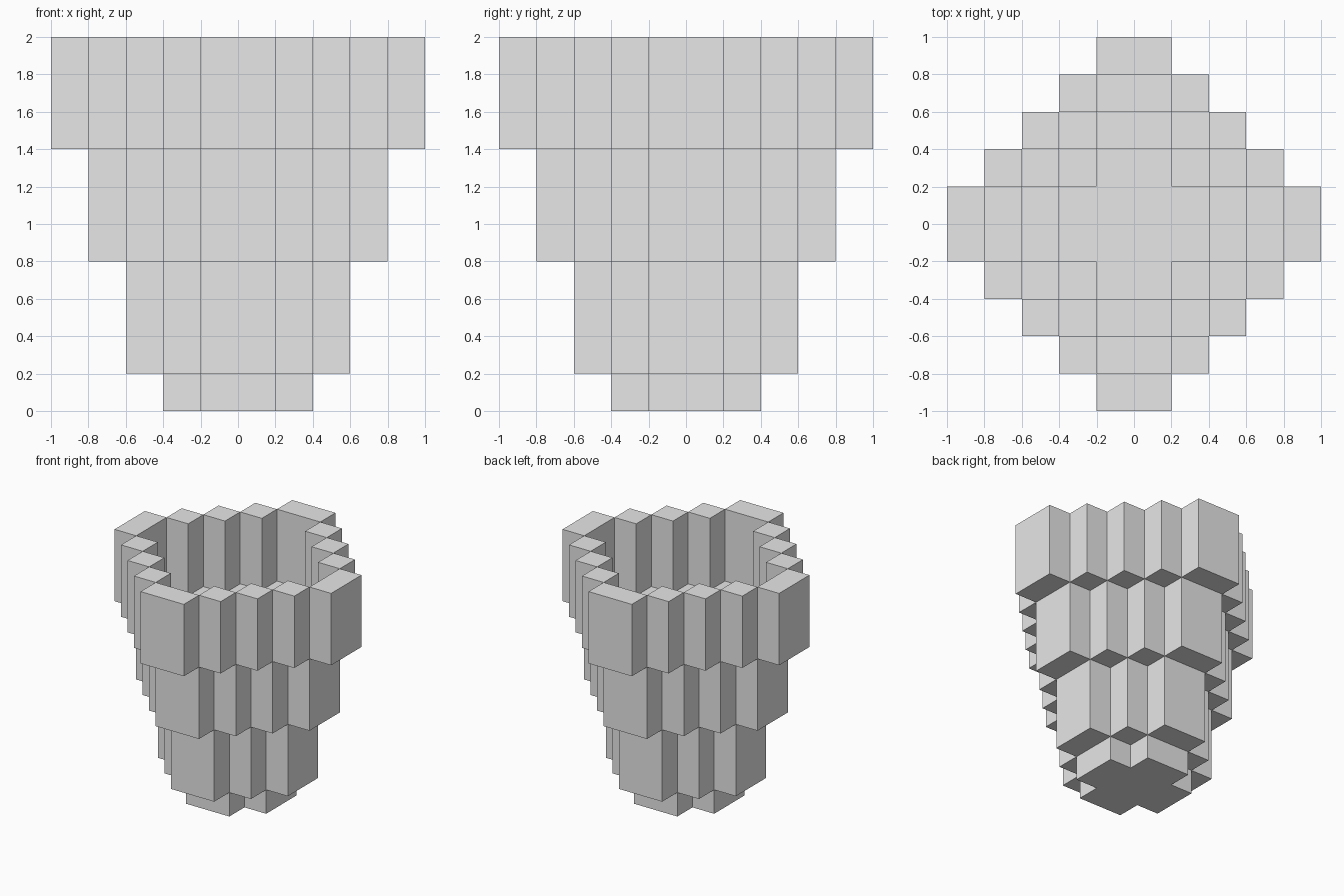
import bpy
import bmesh
from mathutils import Matrix

CELL = 0.2

cube = bpy.data.objects.get("Cube")
if cube:
    bpy.data.objects.remove(cube, do_unlink=True)

grey = bpy.data.materials.new("light grey")
grey.use_nodes = True
grey.diffuse_color = (0.8, 0.8, 0.8, 1)
grey.node_tree.nodes["Principled BSDF"].inputs["Base Color"].default_value = (0.8, 0.8, 0.8, 1)


def add_box(bm, x0, x1, y0, y1, z0, z1):
    """Add a box given its limits."""
    centre = ((x0 + x1) / 2, (y0 + y1) / 2, (z0 + z1) / 2)
    size = Matrix.Diagonal((x1 - x0, y1 - y0, z1 - z0, 1))
    bmesh.ops.create_cube(bm, size=1, matrix=Matrix.Translation(centre) @ size)


def finish(bm, name):
    mesh = bpy.data.meshes.new(name)
    bm.to_mesh(mesh)
    bm.free()
    mesh.materials.append(grey)
    obj = bpy.data.objects.new(name, mesh)
    bpy.context.collection.objects.link(obj)


def stepped_ring(name, radius, z0, z1):
    """Diamond of upright blocks, one cell thick, touching at their corners."""
    bm = bmesh.new()
    outer, inner = radius * CELL, (radius - 1) * CELL
    for s in (-1, 1):
        # Double-width blocks at the four points of the diamond
        near, far = sorted((s * inner, s * outer))
        add_box(bm, -CELL, CELL, near, far, z0, z1)
        add_box(bm, near, far, -CELL, CELL, z0, z1)
        # Single blocks along the diagonals
        for t in (-1, 1):
            for i in range(2, radius):
                x = s * (i - 0.5) * CELL
                y = t * (radius - i + 0.5) * CELL
                h = CELL / 2
                add_box(bm, x - h, x + h, y - h, y + h, z0, z1)
    finish(bm, name)


# Walls, widening by one cell per tier
stepped_ring("lower_wall", 3, 0.2, 0.8)
stepped_ring("middle_wall", 4, 0.8, 1.4)
stepped_ring("upper_wall", 5, 1.4, 2.0)

# Solid cross-shaped floor: one extruded outline
a, b = CELL, 2 * CELL
outline = []
for sx, sy in ((1, 1), (-1, 1), (-1, -1), (1, -1)):
    corner = [(sx * b, sy * a), (sx * a, sy * a), (sx * a, sy * b)]
    outline += corner if sx * sy > 0 else corner[::-1]
bm = bmesh.new()
base = bm.faces.new([bm.verts.new((x, y, 0)) for x, y in outline])
top = bmesh.ops.extrude_face_region(bm, geom=[base], use_keep_orig=True)
bmesh.ops.translate(bm, vec=(0, 0, CELL),
                    verts=[v for v in top["geom"] if isinstance(v, bmesh.types.BMVert)])
bmesh.ops.recalc_face_normals(bm, faces=bm.faces)
finish(bm, "floor")
